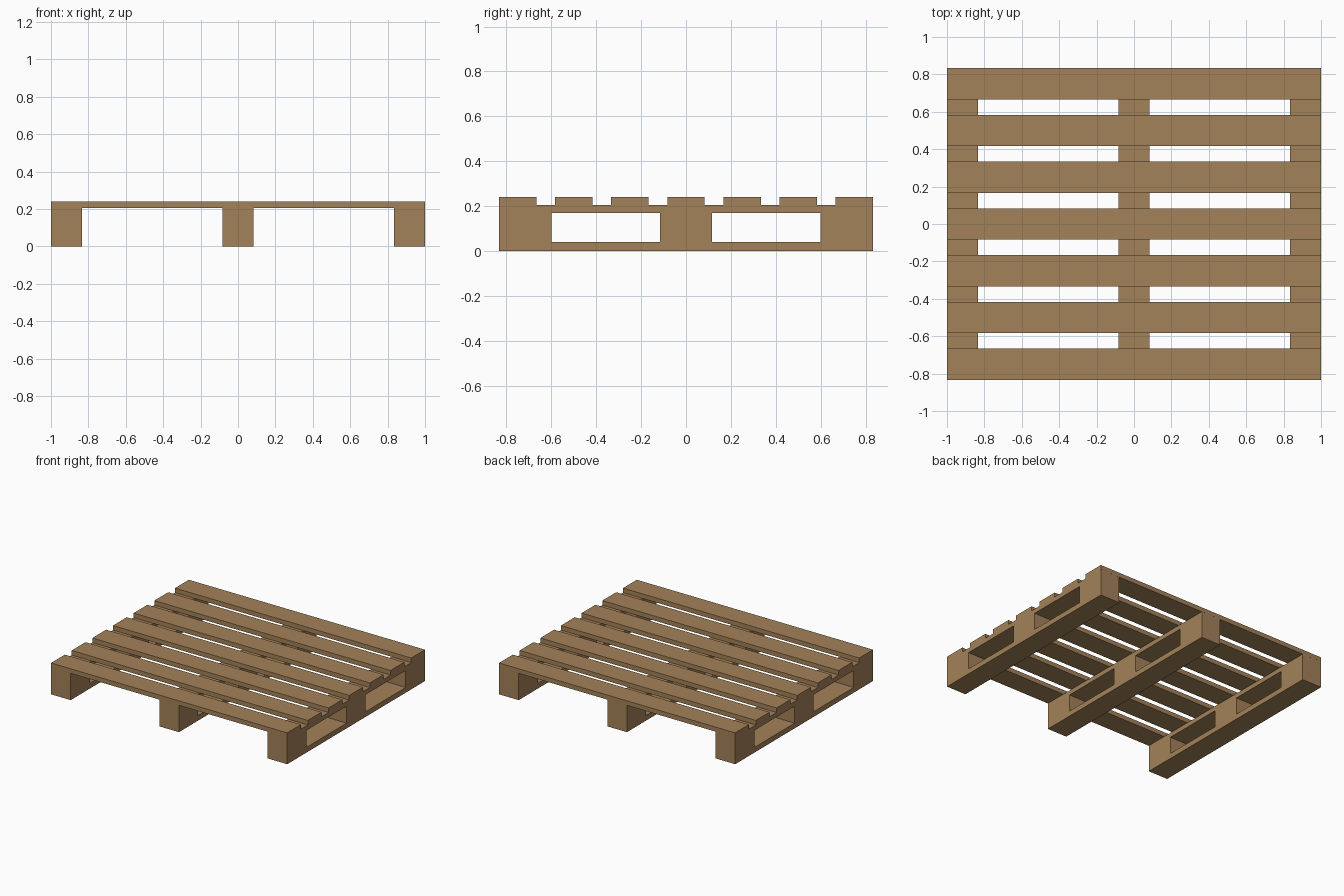
import bpy
import bmesh
from mathutils import Vector

default = bpy.data.objects.get("Cube")
if default:
    bpy.data.objects.remove(default, do_unlink=True)

HALF_X, HALF_Y = 1.0, 0.833
DECK_Z, TOP_Z = 0.205, 0.24
BOARD_W = 1 / 6

wood = bpy.data.materials.new("bare wood")
wood.use_nodes = True
wood.diffuse_color = (0.371, 0.223, 0.1, 1)
shader = next(n for n in wood.node_tree.nodes if n.type == "BSDF_PRINCIPLED")
shader.inputs["Base Color"].default_value = wood.diffuse_color


def finish(bm, name, location):
    bmesh.ops.recalc_face_normals(bm, faces=bm.faces)
    mesh = bpy.data.meshes.new(name)
    bm.to_mesh(mesh)
    bm.free()
    mesh.materials.append(wood)
    obj = bpy.data.objects.new(name, mesh)
    obj.location = location
    bpy.context.collection.objects.link(obj)


def stringer(name, x):
    """Long bearer along y with two fork openings, extruded from its side profile."""
    ys = (-HALF_Y, -0.6, -0.115, 0.115, 0.6, HALF_Y)
    zs = (0, 0.04, 0.17, DECK_Z)
    bm = bmesh.new()
    grid = [[bm.verts.new((-BOARD_W / 2, y, z)) for z in zs] for y in ys]
    for i in range(len(ys) - 1):
        for j in range(len(zs) - 1):
            if j == 1 and i % 2:      # fork opening
                continue
            bm.faces.new((grid[i][j], grid[i + 1][j],
                          grid[i + 1][j + 1], grid[i][j + 1]))
    result = bmesh.ops.extrude_face_region(bm, geom=bm.faces[:], use_keep_orig=True)
    moved = [g for g in result["geom"] if isinstance(g, bmesh.types.BMVert)]
    bmesh.ops.translate(bm, verts=moved, vec=Vector((BOARD_W, 0, 0)))
    finish(bm, name, (x, 0, 0))


def deck_board(name, y):
    """Flat slat across the full width."""
    bm = bmesh.new()
    bmesh.ops.create_cube(bm, size=1)
    bmesh.ops.scale(bm, verts=bm.verts,
                    vec=Vector((2 * HALF_X, BOARD_W, TOP_Z - DECK_Z)))
    finish(bm, name, (0, y, (TOP_Z + DECK_Z) / 2))


# Three bearers
edge = HALF_X - BOARD_W / 2
for side, x in (("right", -edge), ("middle", 0), ("left", edge)):
    stringer(f"{side}_stringer", x)

# Seven evenly spaced slats
for i in range(7):
    deck_board(f"deck_board_{i + 1}", (i - 3) * 0.25)
